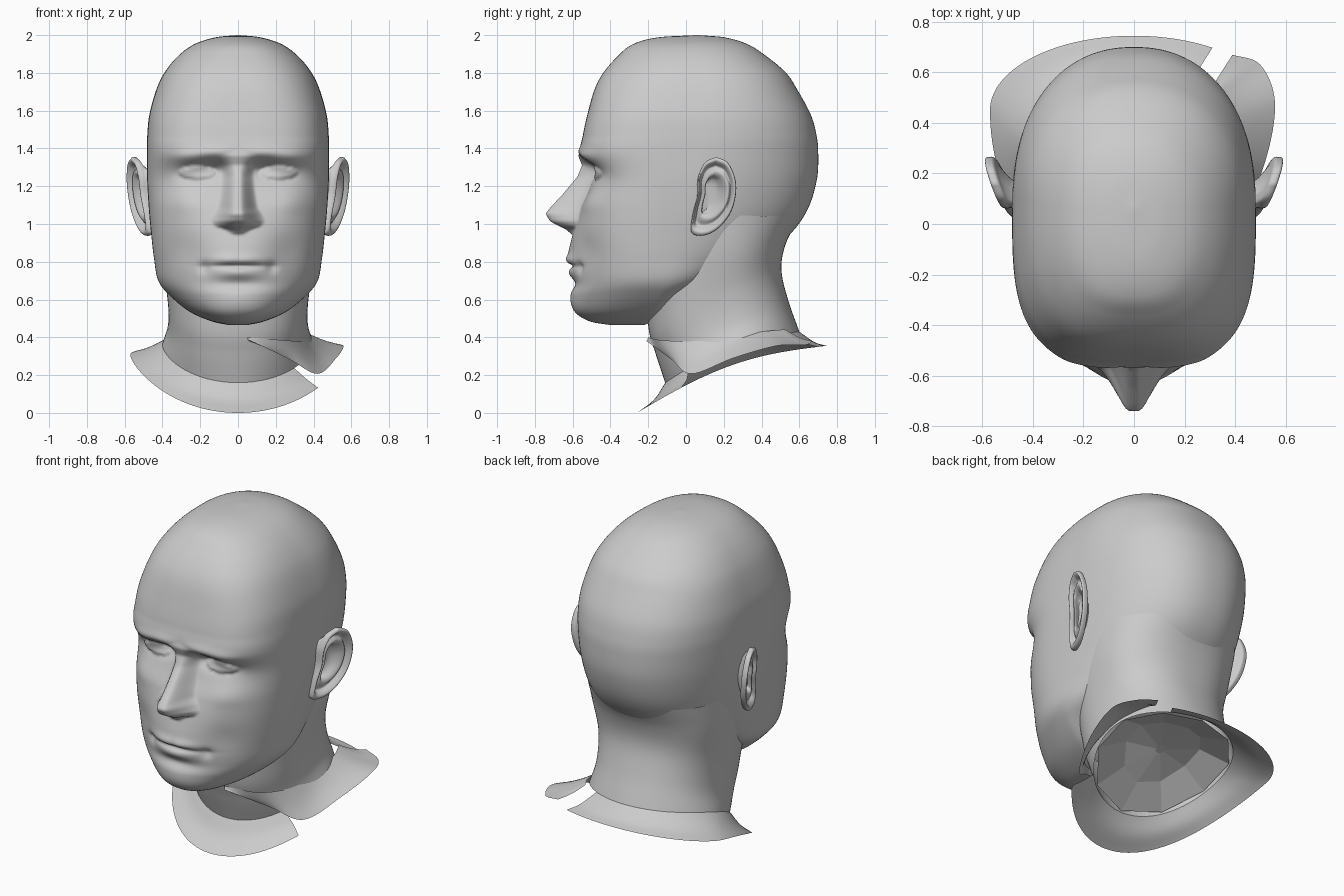
import bpy, bmesh
from math import sin, cos, pi, exp, sqrt, radians, copysign


def spline(pts, n):
    """Catmull-Rom through tuples, n steps per span."""
    mirror = lambda a, b: tuple(2 * p - q for p, q in zip(a, b))
    p = [mirror(pts[0], pts[1])] + list(pts) + [mirror(pts[-1], pts[-2])]
    out = []
    for i in range(1, len(p) - 2):
        for k in range(n):
            t = k / n
            out.append(tuple(b + .5 * t * (c - a + t * (2 * a - 5 * b + 4 * c - d + t * (3 * (b - c) + d - a)))
                             for a, b, c, d in zip(p[i - 1], p[i], p[i + 1], p[i + 2])))
    return out + [tuple(pts[-1])]


def loft(name, rings, closed=True, caps=(False, False), smooth=True):
    """Skin a list of equally long point rings."""
    bm = bmesh.new()
    rows = [[bm.verts.new(p) for p in ring] for ring in rings]
    n = len(rows[0])
    for a, b in zip(rows, rows[1:]):
        for i in range(n if closed else n - 1):
            j = (i + 1) % n
            bm.faces.new((a[i], a[j], b[j], b[i]))
    for use, row in zip(caps, (rows[0], rows[-1])):
        if use:
            bm.faces.new(row)
    bmesh.ops.recalc_face_normals(bm, faces=bm.faces)
    for f in bm.faces:
        f.smooth = smooth
    mesh = bpy.data.meshes.new(name)
    bm.to_mesh(mesh)
    bm.free()
    ob = bpy.data.objects.new(name, mesh)
    bpy.context.collection.objects.link(ob)
    return ob


def step(a, b, x):
    t = min(1, max(0, (x - a) / (b - a)))
    return t * t * (3 - 2 * t)


# Head sections: height, front y, back y, half width, y of widest point, front squareness
SECTIONS = [
    (.465, -.40, -.22, .05, -.30, 2.0), (.485, -.51, -.18, .14, -.25, 2.2),
    (.535, -.585, -.10, .255, -.18, 2.2), (.62, -.605, .02, .36, -.15, 2.1),
    (.70, -.595, .20, .422, -.14, 2.1), (.82, -.60, .40, .445, -.14, 2.15),
    (.95, -.595, .555, .46, -.12, 2.3), (1.08, -.56, .645, .472, -.07, 2.6),
    (1.236, -.50, .693, .481, -.01, 3.0), (1.38, -.555, .70, .482, .05, 3.3),
    (1.475, -.545, .69, .48, .08, 3.3), (1.58, -.522, .66, .469, .09, 3.2),
    (1.71, -.485, .59, .433, .10, 3.0), (1.80, -.438, .53, .39, .08, 2.8),
    (1.885, -.365, .43, .322, .06, 2.6), (1.95, -.285, .33, .235, .05, 2.4),
    (1.987, -.155, .21, .125, .05, 2.2), (2.0, .05, .07, .01, .06, 2.0)]

# Nose ridge: height, y, half width
NOSE = [(.94, -.60, .03), (.972, -.635, .07), (.99, -.675, .12), (1.015, -.72, .13), (1.055, -.743, .115),
        (1.085, -.72, .095), (1.16, -.65, .085), (1.25, -.575, .075), (1.31, -.55, .075),
        (1.36, -.57, .10), (1.42, -.555, .14)]

# Soft face relief: x, z, x spread, z spread, y offset
RELIEF = [
    (.12, 1.375, .12, .032, -.016), (.27, 1.355, .09, .035, -.016), (.13, 1.29, .08, .042, .045),
    (.23, 1.275, .10, .045, .03), (.28, 1.12, .10, .07, -.014), (.27, .86, .09, .10, .015),
    (0, .83, .17, .09, -.022), (.05, .81, .09, .028, -.017), (0, .778, .14, .013, .022),
    (.18, .77, .03, .03, .016), (0, .738, .11, .028, -.016), (0, .68, .13, .03, .013),
    (0, .59, .13, .06, -.008)]


def face_y(x, y, z):
    ax = abs(x)
    for x0, z0, sx, sz, d in RELIEF:
        q = ((ax - x0) / sx) ** 2 + ((z - z0) / sz) ** 2
        if q < 9:
            y += d * exp(-q)
    e = ((ax - .215) / .1) ** 2 + ((z - 1.27) / .036) ** 2
    if e < 1:
        y -= .03 * sqrt(1 - e)
    for (z0, y0, w0), (z1, y1, w1) in zip(NOSE, NOSE[1:]):
        if z0 <= z < z1:
            t = (z - z0) / (z1 - z0)
            w = w0 + (w1 - w0) * t
            k = 1 - step(.12 * w, 1.15 * w, ax)
            y = min(y, y + (y0 + (y1 - y0) * t - y) * k)
    return y


# Head with face
rings = []
for z, yf, yb, w, yc, nf in spline(SECTIONS, 14):
    ring = []
    for i in range(240):
        phi = 2 * pi * i / 240
        th = phi - .5 * sin(phi)          # denser towards the face
        s, c = sin(th), cos(th)
        depth, n = (yc - yf, nf) if c > 0 else (yb - yc, 2.25)
        r = (abs(s / w) ** n + abs(c / depth) ** n) ** (-1 / n)
        x, y = r * s, yc - r * c
        if c > 0:
            y += (face_y(x, y, z) - y) * step(.05, .35, c)
        ring.append((x, y, z))
    rings.append(ring)
loft("head", rings, caps=(True, True))


def tilted_ring(p, angles):
    """Sloping ring: front y, front z, back y, back z, half width, y of widest, z bulge, squareness."""
    fy, fz, by, bz, w, yc, bulge, n = p
    out = []
    for t in angles:
        s, c = (copysign(abs(v) ** (2 / n), v) for v in (sin(t), cos(t)))
        y = yc - c * ((yc - fy) if c > 0 else (by - yc))
        k = min(1, max(0, (y - fy) / (by - fy)))
        out.append((w * s, y, fz + (bz - fz) * k + bulge * sin(pi * k)))
    return out


# Neck, open below, blending into the back of the skull
NECK = [(-.10, 1.05, .605, 1.04, .43, .16, 0, 2.2), (-.22, .78, .53, .90, .412, .17, 0, 2.35),
        (-.20, .46, .505, .76, .374, .18, 0, 2.4),
        (-.16, .31, .54, .60, .37, .21, 0, 2.25), (-.11, .16, .60, .43, .40, .26, .06, 2)]
around = [2 * pi * i / 96 for i in range(96)]
loft("neck", [tilted_ring(p, around) for p in spline(NECK, 8)])

# Faceted cap inside the neck
coarse = [2 * pi * i / 10 for i in range(10)]
loft("neck_cap", [tilted_ring(p, coarse) for p in (
    (-.11, .17, .59, .43, .395, .26, .06, 2), (.03, .29, .45, .45, .22, .25, .06, 2),
    (.2, .40, .26, .42, .03, .23, 0, 2))], caps=(False, True), smooth=False)

# Flared collar, torn open on one side
COLLAR = [(-.11, .16, .60, .43, .40, .26, .06, 2), (-.17, .07, .68, .375, .49, .36, .075, 2),
          (-.26, 0, .745, .355, .57, .45, .075, 2)]
sweep = [radians(-213 + 261 * i / 90) for i in range(91)]
loft("collar", [tilted_ring(p, sweep) for p in spline(COLLAR, 6)], closed=False)

# Loose collar flap over the tear
inner = spline([(.05, -.20, .40), (.24, -.13, .385), (.345, .05, .38), (.365, .25, .41),
                (.355, .40, .43), (.32, .50, .44), (.30, .53, .44)], 8)
outer = spline([(.06, -.215, .385), (.27, -.08, .285), (.42, .03, .207), (.52, .25, .29),
                (.558, .48, .355), (.50, .63, .36), (.39, .67, .38)], 8)
loft("collar_flap", [[tuple(a + (b - a) * k / 5 - (.01 * sin(pi * k / 5) if m == 2 else 0)
                            for m, (a, b) in enumerate(zip(p, q))) for p, q in zip(inner, outer)]
                     for k in range(6)], closed=False)

# Ears: thin plate with rolled rim around a sunken bowl
OUTLINE = [(.16, 1.355), (.225, 1.32), (.265, 1.21), (.245, 1.08), (.18, .985), (.10, .94),
           (.03, .955), (.035, 1.05), (.06, 1.15), (.065, 1.25), (.10, 1.325), (.16, 1.355)]
RIM = [(.50, -.13, -.05), (.62, -.07, -.05), (.82, -.035, -.02), (.97, -.025, 0), (1, -.01, 0), (.98, .005, 0),
       (.91, .01, 0), (.83, -.004, 0), (.75, -.022, 0), (.62, -.006, .004), (.5, -.015, 0),
       (.38, -.05, -.02), (.02, -.055, -.02)]
edge = spline(OUTLINE, 6)[:-1]
for side, name in ((1, "ear_right"), (-1, "ear_left")):
    rings = []
    for s, off, shift in spline(RIM, 3):
        ring = []
        for u, v in edge:
            y, z = .145 + (u - .145) * s + shift, 1.16 + (v - 1.16) * s
            ring.append((side * (.48 + .35 * (y - .05) + .1 * (z - .95) + off), y, z))
        rings.append(ring)
    loft(name, rings, caps=(False, True))
